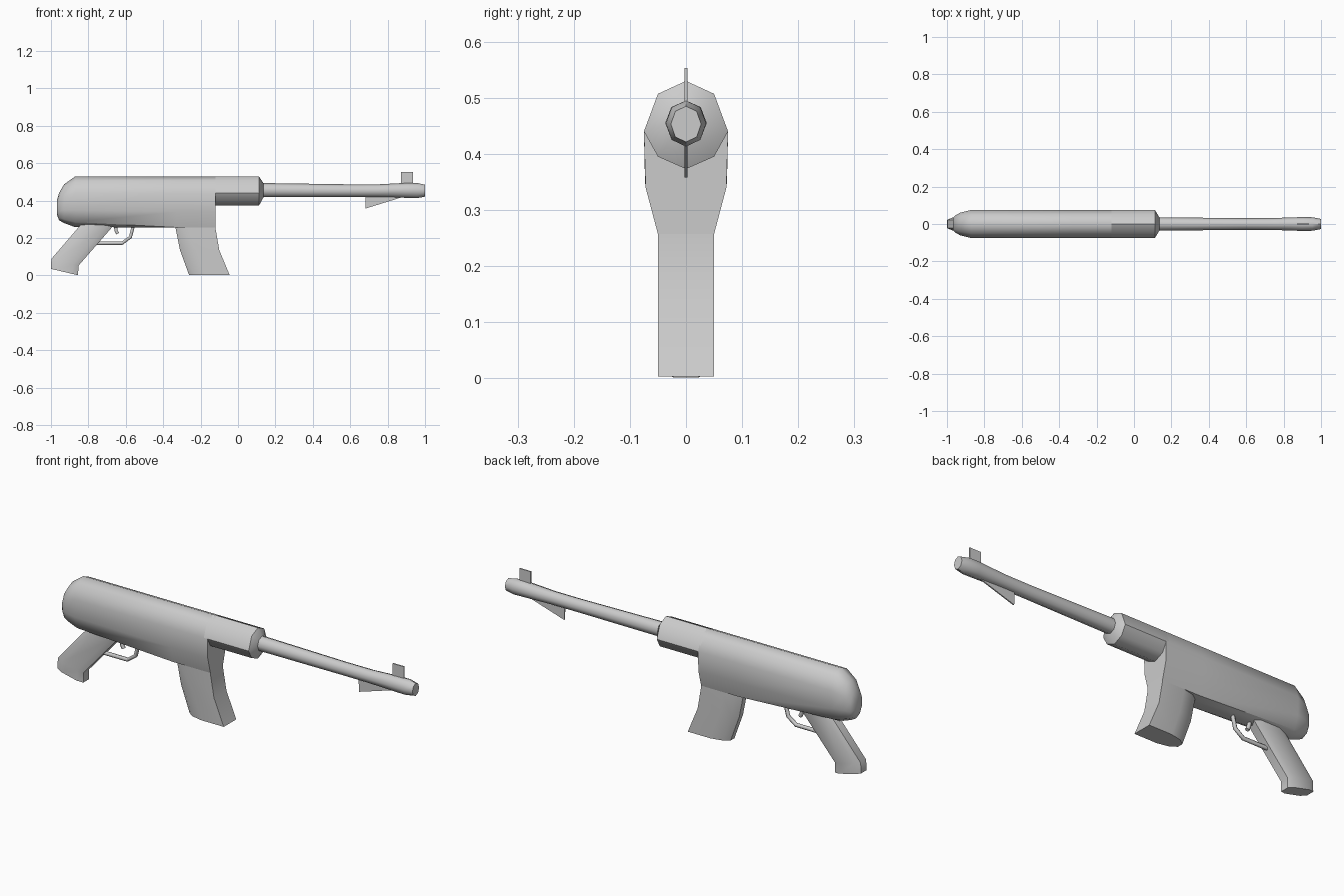
import bpy, bmesh, math

if "Cube" in bpy.data.objects:
    bpy.data.objects.remove(bpy.data.objects["Cube"])


def finish(name, bm, angle=40):
    bmesh.ops.recalc_face_normals(bm, faces=bm.faces)
    me = bpy.data.meshes.new(name)
    bm.to_mesh(me)
    bm.free()
    ob = bpy.data.objects.new(name, me)
    bpy.context.collection.objects.link(ob)
    bpy.ops.object.select_all(action='DESELECT')
    ob.select_set(True)
    bpy.context.view_layer.objects.active = ob
    bpy.ops.object.shade_smooth_by_angle(angle=math.radians(angle))
    return ob


def loft(name, rings, angle=40):
    """Skin a list of equal-length rings and cap both ends."""
    bm = bmesh.new()
    vs = [[bm.verts.new(p) for p in r] for r in rings]
    n = len(vs[0])
    for a, b in zip(vs, vs[1:]):
        for i in range(n):
            j = (i + 1) % n
            bm.faces.new((a[i], a[j], b[j], b[i]))
    bm.faces.new(vs[0])
    bm.faces.new(vs[-1])
    return finish(name, bm, angle)


def mirrored(half):
    """Close a half section (first and last point on y = 0)."""
    return half + [(-y, z) for y, z in half[-2:0:-1]]


def octagon(x, ry, rz, cz):
    return [(x, ry * math.sin(i * math.pi / 4), cz + rz * math.cos(i * math.pi / 4))
            for i in range(8)]


def plate(name, pts, t=0.003):
    return loft(name, [[(x, y, z) for x, z in pts] for y in (-t, t)], 20)


def tube(name, pts, r):
    cu = bpy.data.curves.new(name, 'CURVE')
    cu.dimensions = '3D'
    cu.bevel_depth = r
    cu.bevel_resolution = 1
    cu.use_fill_caps = True
    sp = cu.splines.new('POLY')
    sp.points.add(len(pts) - 1)
    for p, (x, z) in zip(sp.points, pts):
        p.co = (x, 0, z, 1)
    ob = bpy.data.objects.new(name, cu)
    bpy.context.collection.objects.link(ob)


# Receiver: egg-shaped section with a rounded rear end
front = mirrored([(0, .53), (.05, .507), (.075, .44), (.072, .34), (.05, .257), (0, .257)])
rear = mirrored([(0, .53), (.05, .507), (.075, .44), (.073, .35), (.05, .285), (0, .258)])


def end_ring(x, sy, lo, hi):
    return [(x, y * sy, lo + (z - .258) / .272 * (hi - lo)) for y, z in rear]


body = [end_ring(-.968, .42, .325, .40), end_ring(-.957, .60, .295, .44),
        end_ring(-.93, .80, .28, .487), end_ring(-.87, 1, .258, .53),
        [(-.33, y, z) for y, z in front], [(-.12, y, z) for y, z in front]]
loft("receiver", body, 50)

# Front collar with a bevelled lip
collar = mirrored([(0, .53), (.05, .507), (.075, .44), (.05, .395), (0, .373)])
loft("collar", [[(-.14, y, z) for y, z in collar], [(.112, y, z) for y, z in collar],
                octagon(.135, .037, .04, .455)], 48)

# Barrel, slightly swollen towards the muzzle
loft("barrel", [octagon(x, ry, rz, cz) for x, ry, rz, cz in (
    (.12, .036, .038, .456), (.60, .031, .034, .453), (.75, .032, .034, .453),
    (.90, .037, .040, .455), (.955, .036, .041, .454), (1.0, .027, .032, .453))], 50)

# Sights: thin front post and lower fin
plate("front_sight", [(.872, .48), (.935, .48), (.935, .553), (.872, .553)])
plate("barrel_fin", [(.68, .43), (.90, .43), (.87, .416), (.683, .358)])

# Magazine: flat front, rounded back, swept forward
mag = []
for xb, xf, z in ((-.333, -.12, .30), (-.333, -.12, .25), (-.31, -.10, .135), (-.262, -.045, .003)):
    half = [(xf, .05), (xb + .09, .05), (xb + .03, .037), (xb, .015)]
    mag.append([(x, y, z) for x, y in half] + [(x, -y, z) for x, y in half[::-1]])
loft("magazine", mag, 45)

# Pistol grip, raked backwards with a flared heel
grip = []
for xb, zb, xf, zf in ((-.80, .31, -.63, .31), (-.853, .257, -.68, .25),
                       (-.998, .088, -.853, .052), (-1.0, .035, -.855, .001)):
    half = []
    for f, y in ((0, .022), (.2, .034), (.8, .034), (1, .022)):
        half.append((xb + (xf - xb) * f, y, zb + (zf - zb) * f))
    grip.append(half + [(x, -y, z) for x, y, z in half[::-1]])
loft("pistol_grip", grip, 50)

# Trigger guard and trigger
tube("trigger_guard", [(-.78, .172), (-.62, .172), (-.575, .205), (-.56, .265)], .010)
tube("trigger", [(-.655, .265), (-.652, .24), (-.643, .223)], .010)
